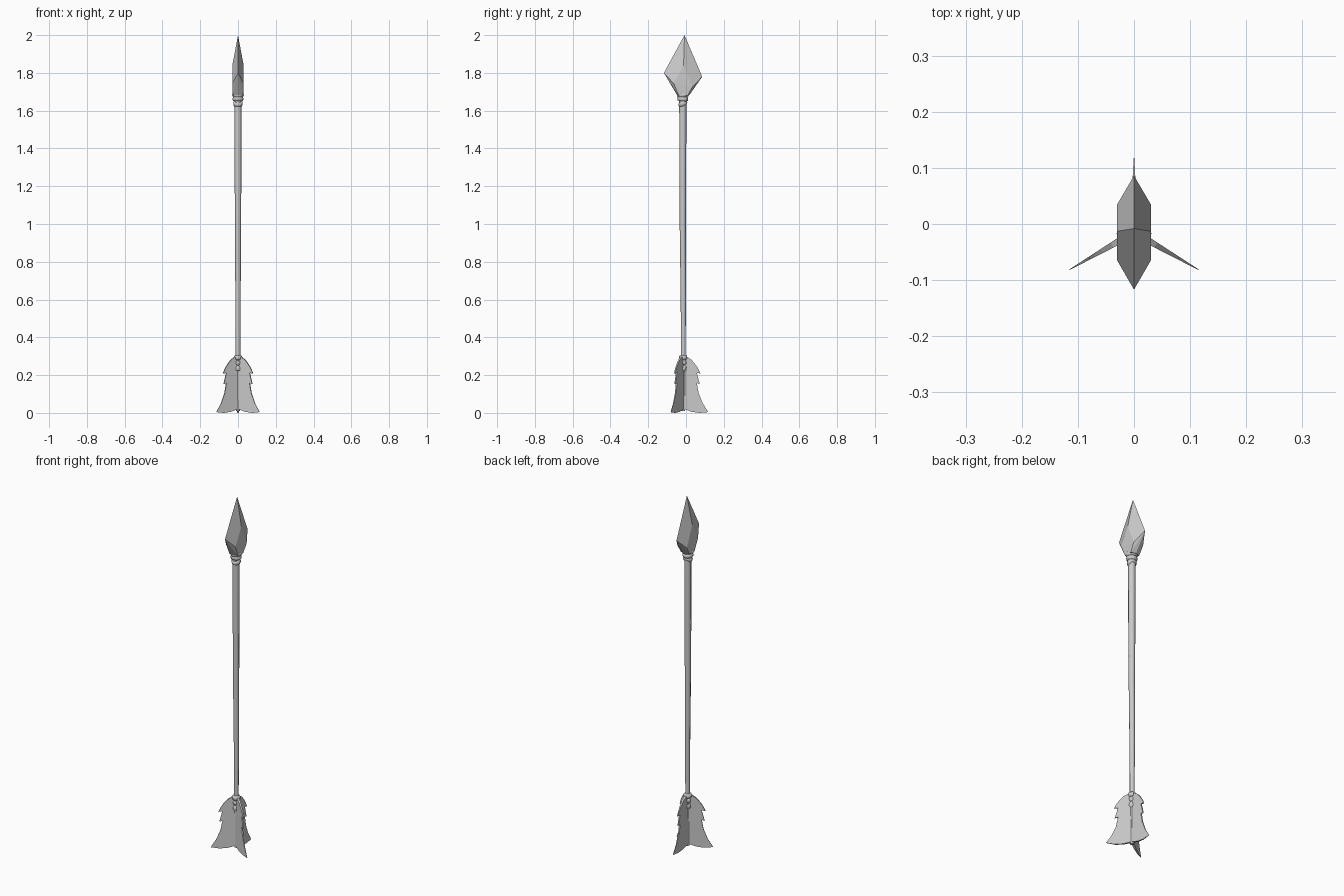
import bpy, bmesh, math
from mathutils import Vector, Matrix

if "Cube" in bpy.data.objects:
    bpy.data.objects.remove(bpy.data.objects["Cube"])

CY = -0.015  # shaft axis sits slightly forward of the origin


def make_object(name, bm, smooth=False):
    bmesh.ops.recalc_face_normals(bm, faces=bm.faces[:])
    mesh = bpy.data.meshes.new(name)
    bm.to_mesh(mesh)
    bm.free()
    ob = bpy.data.objects.new(name, mesh)
    bpy.context.collection.objects.link(ob)
    if smooth:
        bpy.ops.object.select_all(action='DESELECT')
        bpy.context.view_layer.objects.active = ob
        ob.select_set(True)
        bpy.ops.object.shade_smooth_by_angle(angle=math.radians(50))
    return ob


def lathe(name, rings, sides, tilt=0.0, pivot_z=0.0):
    """Capped tube from (radius, z, y) rings, optionally tilted about x."""
    bm = bmesh.new()
    loops = []
    for r, z, y in rings:
        loops.append([bm.verts.new((r * math.cos(2 * math.pi * i / sides),
                                    y + r * math.sin(2 * math.pi * i / sides), z))
                      for i in range(sides)])
    for a, b in zip(loops, loops[1:]):
        for i in range(sides):
            j = (i + 1) % sides
            bm.faces.new((a[i], a[j], b[j], b[i]))
    bm.faces.new(loops[0])
    bm.faces.new(loops[-1])
    if tilt:
        bmesh.ops.rotate(bm, verts=bm.verts[:], cent=(0, rings[0][2], pivot_z),
                         matrix=Matrix.Rotation(tilt, 3, 'X'))
    return make_object(name, bm, smooth=True)


def band(name, r, z, h, tilt=0.0, y=CY):
    """Rounded cord winding around the shaft."""
    lathe(name, [(r * 0.75, z - h, y), (r * 0.94, z - h * 0.7, y), (r, z, y),
                 (r * 0.94, z + h * 0.7, y), (r * 0.75, z + h, y)], 12, tilt, z)


# Shaft, slightly tapered and not perfectly straight
lathe("shaft", [(0.010, 0.01, -0.014), (0.012, 0.28, -0.015), (0.014, 0.6, -0.014),
                (0.016, 0.95, -0.017), (0.018, 1.3, -0.017), (0.019, 1.69, -0.017)], 8)

# Faceted stone head
bm = bmesh.new()
points = [(0, -0.008, 2.0), (0, 0.086, 1.78), (0, -0.117, 1.80),
          (0, 0.016, 1.68), (0, -0.046, 1.68)]
for s in (-1, 1):
    points += [(s * 0.03, -0.013, 1.84), (s * 0.03, 0.035, 1.727),
               (s * 0.03, -0.065, 1.744),
               (s * 0.027, 0.008, 1.68), (s * 0.027, -0.038, 1.68)]
for p in points:
    bm.verts.new(p)
bmesh.ops.convex_hull(bm, input=bm.verts[:])
bmesh.ops.dissolve_limit(bm, angle_limit=math.radians(2), verts=bm.verts[:], edges=bm.edges[:])
make_object("arrow_head", bm)

# Bindings under the head and at the top of the feathers
band("head_binding_upper", 0.031, 1.684, 0.013, 0.05, -0.017)
band("head_binding_middle", 0.029, 1.662, 0.012, -0.08, -0.017)
band("head_binding_slanted", 0.025, 1.638, 0.013, math.radians(38), -0.017)
band("feather_binding_upper", 0.022, 0.293, 0.012)
band("feather_binding_middle", 0.018, 0.266, 0.012, 0.3)
band("feather_binding_lower", 0.018, 0.235, 0.014, -0.2)

# Three notched feathers, wedge-shaped in section
profile = [(0.0, 0.30), (0.022, 0.296), (0.045, 0.28), (0.066, 0.255), (0.082, 0.23),
           (0.092, 0.208), (0.072, 0.212), (0.080, 0.182), (0.088, 0.152),
           (0.072, 0.158), (0.082, 0.105), (0.104, 0.05), (0.133, 0.004),
           (0.085, 0.0), (0.045, 0.006), (0.0, 0.022)]
for k, angle in enumerate((90, 210, 330)):
    a = math.radians(angle)
    out = Vector((math.cos(a), math.sin(a), 0))
    side = Vector((-math.sin(a), math.cos(a), 0))
    bm = bmesh.new()
    skins = []
    for s in (-1, 1):
        skins.append([bm.verts.new(Vector((0, CY, z)) + out * r
                                   + side * s * (0.0075 - 0.052 * r))
                      for r, z in profile])
    n = len(profile)
    for i in range(n):
        j = (i + 1) % n
        bm.faces.new((skins[0][i], skins[0][j], skins[1][j], skins[1][i]))
    bm.faces.new(skins[0])
    bm.faces.new(skins[1])
    make_object(f"feather_{k + 1}", bm)
